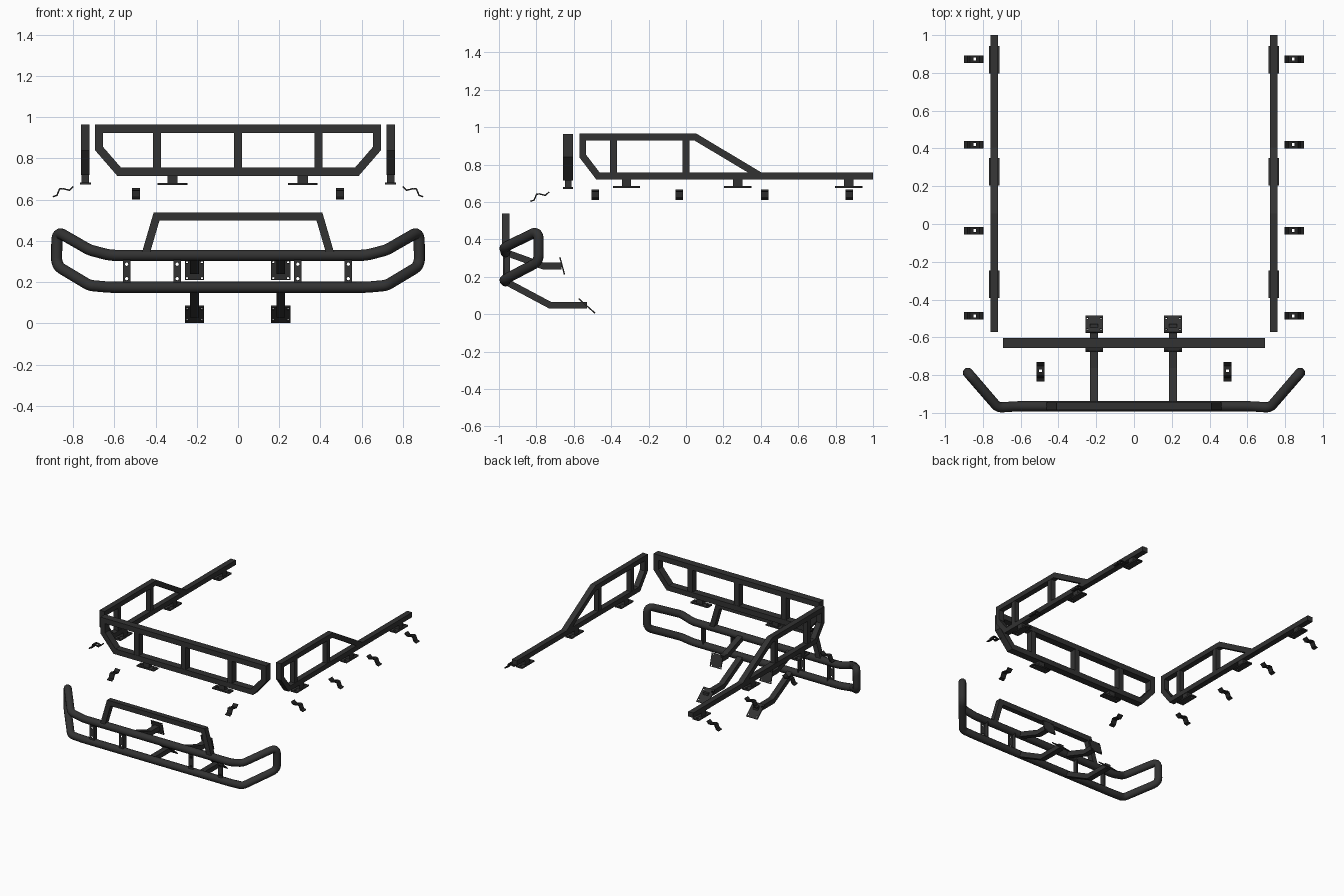
import bpy, bmesh, math
from mathutils import Vector, Matrix

cube = bpy.data.objects.get("Cube")
if cube:
    bpy.data.objects.remove(cube, do_unlink=True)


def material(name, value):
    m = bpy.data.materials.new(name)
    m.use_nodes = True
    colour = (value, value, value, 1)
    m.diffuse_color = colour
    bsdf = m.node_tree.nodes["Principled BSDF"]
    bsdf.inputs["Base Color"].default_value = colour
    bsdf.inputs["Roughness"].default_value = 0.6
    return m


COAT = material("dark grey coating", 0.032)
BLACK = material("black hardware", 0.018)
X, Y, Z = Vector((1, 0, 0)), Vector((0, 1, 0)), Vector((0, 0, 1))


def add(name, data, mat):
    ob = bpy.data.objects.new(name, data)
    data.materials.append(mat)
    bpy.context.collection.objects.link(ob)
    return ob


def to_mesh(ob, smooth=False):
    bpy.ops.object.select_all(action='DESELECT')
    ob.select_set(True)
    bpy.context.view_layer.objects.active = ob
    bpy.ops.object.convert(target='MESH')
    if smooth:
        bpy.ops.object.shade_smooth_by_angle(angle=math.radians(40))


def bar(name, pts, n, width, depth, closed=False, mat=COAT):
    """Rectangular bar with mitred corners along a path lying in the plane of normal n."""
    pts = [Vector(p) for p in pts]
    count = len(pts)
    bm = bmesh.new()
    rings = []
    for i, p in enumerate(pts):
        a = (p - pts[i - 1]).normalized() if closed or i else None
        b = (pts[(i + 1) % count] - p).normalized() if closed or i < count - 1 else a
        a = a or b
        side = n.cross(a + b).normalized()
        s = side * width / 2 / side.dot(n.cross(a))
        d = n * depth / 2
        rings.append([bm.verts.new(p + q) for q in (s + d, s - d, -s - d, d - s)])
    for i in range(count if closed else count - 1):
        r, q = rings[i], rings[(i + 1) % count]
        for k in range(4):
            j = (k + 1) % 4
            bm.faces.new((r[k], r[j], q[j], q[k]))
    if not closed:
        bm.faces.new(rings[0])
        bm.faces.new(rings[-1])
    bmesh.ops.recalc_face_normals(bm, faces=bm.faces)
    me = bpy.data.meshes.new(name)
    bm.to_mesh(me)
    bm.free()
    return add(name, me, mat)


def plate(name, centre, u, v, w, h, thick, holes, radius=0.009, mat=COAT):
    """Flat plate with round holes, spanned by directions u and v."""
    cu = bpy.data.curves.new(name, 'CURVE')
    cu.dimensions, cu.fill_mode, cu.extrude = '2D', 'BOTH', thick / 2
    outlines = [[(-w / 2, -h / 2), (w / 2, -h / 2), (w / 2, h / 2), (-w / 2, h / 2)]]
    for hx, hy in holes:
        angles = [math.tau * k / 12 for k in range(12)]
        outlines.append([(hx + radius * math.cos(t), hy + radius * math.sin(t)) for t in angles])
    for line in outlines:
        sp = cu.splines.new('POLY')
        sp.points.add(len(line) - 1)
        sp.use_cyclic_u = True
        for pt, (a, b) in zip(sp.points, line):
            pt.co = (a, b, 0, 1)
    ob = add(name, cu, mat)
    m = Matrix((u, v, u.cross(v))).transposed().to_4x4()
    m.translation = Vector(centre)
    ob.matrix_world = m
    to_mesh(ob)


def fillet(pts, radii, steps=6):
    """Round the corners of a closed path."""
    out = []
    for i, (p, r) in enumerate(zip(pts, radii)):
        a = p + (pts[i - 1] - p).normalized() * r
        b = p + (pts[(i + 1) % len(pts)] - p).normalized() * r
        for k in range(steps + 1):
            t = k / steps
            out.append(a * (1 - t) ** 2 + p * 2 * t * (1 - t) + b * t * t)
    return out


# Bumper: one closed loop of round tube
upper = [(0.62, -0.965, 0.33), (0.72, -0.972, 0.356), (0.878, -0.788, 0.447)]
lower = [(0.88, -0.788, 0.28), (0.72, -0.972, 0.184), (0.62, -0.965, 0.175)]
half = [Vector(p) for p in upper + lower]
flip = [Vector((-p.x, p.y, p.z)) for p in reversed(half)]
soft = [0.03, 0.025, 0.05, 0.04, 0.025, 0.03]
loop = fillet(half + flip, soft + soft[::-1])
cu = bpy.data.curves.new("bumper_tube", 'CURVE')
cu.dimensions, cu.bevel_depth, cu.bevel_resolution = '3D', 0.027, 4
sp = cu.splines.new('POLY')
sp.points.add(len(loop) - 1)
sp.use_cyclic_u = True
for pt, p in zip(sp.points, loop):
    pt.co = (*p, 1)
to_mesh(add("bumper_tube", cu, COAT), smooth=True)

# Raised hoop on the bumper
bar("bumper_hoop", [(-0.45, -0.965, 0.33), (-0.395, -0.965, 0.518),
                    (0.395, -0.965, 0.518), (0.45, -0.965, 0.33)], Y, 0.038, 0.04)

# Drilled angle brackets between the bumper tubes
for x in (-0.54, -0.295, 0.29, 0.535):
    plate("bumper_bracket", (x, -0.975, 0.252), X, Z, 0.036, 0.12, 0.008,
          [(0, -0.035), (0, 0.035)], 0.008)
    side = -0.016 if x > 0 else 0.016
    bar("bumper_bracket_flange", [(x + side, -0.96, 0.19), (x + side, -0.96, 0.315)],
        Y, 0.006, 0.036)

# Mounting arms with four-hole end plates
corners = [(a, b) for a in (-0.036, 0.036) for b in (-0.04, 0.04)]
for x in (-0.211, 0.207):
    bar("upper_arm", [(x, -0.965, 0.33), (x, -0.765, 0.258), (x, -0.665, 0.258)], X, 0.036, 0.042)
    bar("lower_arm", [(x, -0.965, 0.175), (x, -0.725, 0.047), (x, -0.53, 0.047)], X, 0.036, 0.042)
    tilt = Vector((0, -0.025, 0.094)).normalized()
    plate("upper_arm_plate", (x, -0.662, 0.258), X, tilt, 0.094, 0.097, 0.007, corners, 0.006)
    tilt = Vector((0, -0.09, 0.08)).normalized()
    plate("lower_arm_plate", (x, -0.53, 0.044), X, tilt, 0.094, 0.118, 0.007, corners, 0.006)


def foot(place, along, across, drop):
    """Short post and drilled base plate under a rail."""
    top = Vector(place)
    base = top - Z * drop
    bar("foot_post", [top, base], across, 0.05, 0.036)
    plate("foot_plate", base, along, across, 0.145, 0.054, 0.01,
          [(-0.052, 0), (0.052, 0)], 0.009)


# Front rack frame
outline = [(-0.674, 0.944), (-0.674, 0.848), (-0.576, 0.735),
           (0.576, 0.735), (0.674, 0.848), (0.674, 0.944)]
bar("front_rack_frame", [(x, -0.63, z) for x, z in outline], Y, 0.04, 0.054, closed=True)
for x in (-0.393, 0, 0.39):
    bar("front_rack_upright", [(x, -0.63, 0.74), (x, -0.63, 0.94)], Y, 0.04, 0.05)
for x in (-0.318, 0.314):
    foot((x, -0.63, 0.72), X, Y, 0.045)

# Side racks
for s in (-1, 1):
    x = 0.74 * s
    frame = [(0.40, 0.738), (0.05, 0.947), (-0.552, 0.947),
             (-0.552, 0.845), (-0.47, 0.738), (1.0, 0.738)]
    bar("side_rack_rail", [(x, y, z) for y, z in frame], X, 0.037, 0.042)
    for y in (-0.388, 0.0):
        bar("side_rack_upright", [(x, y, 0.74), (x, y, 0.945)], X, 0.037, 0.038)
    for y in (-0.318, 0.277, 0.87):
        foot((x, y, 0.722), Y, X, 0.043)


def clip(start, inward, n):
    """Stepped sheet clamp with a slot in its middle."""
    start = Vector(start)
    steps = [(0, 0), (0.02, 0.007), (0.033, 0.038), (0.048, 0.04),
             (0.062, 0.036), (0.08, 0.032), (0.1, 0.05)]
    path = [start + inward * a + Z * b for a, b in steps]
    bar("clip_foot", path[:4], n, 0.007, 0.04, mat=BLACK)
    bar("clip_lip", path[4:], n, 0.007, 0.04, mat=BLACK)
    for k in (-0.014, 0.014):
        bar("clip_bridge", [p + n * k for p in path[3:5]], n, 0.007, 0.012, mat=BLACK)


# Loose clips beside and ahead of the racks
for s in (-1, 1):
    for y in (-0.486, -0.035, 0.42, 0.873):
        clip((0.898 * s, y, 0.614), X * -s, Y)
    clip((0.495 * s, -0.832, 0.603), Y, X)
